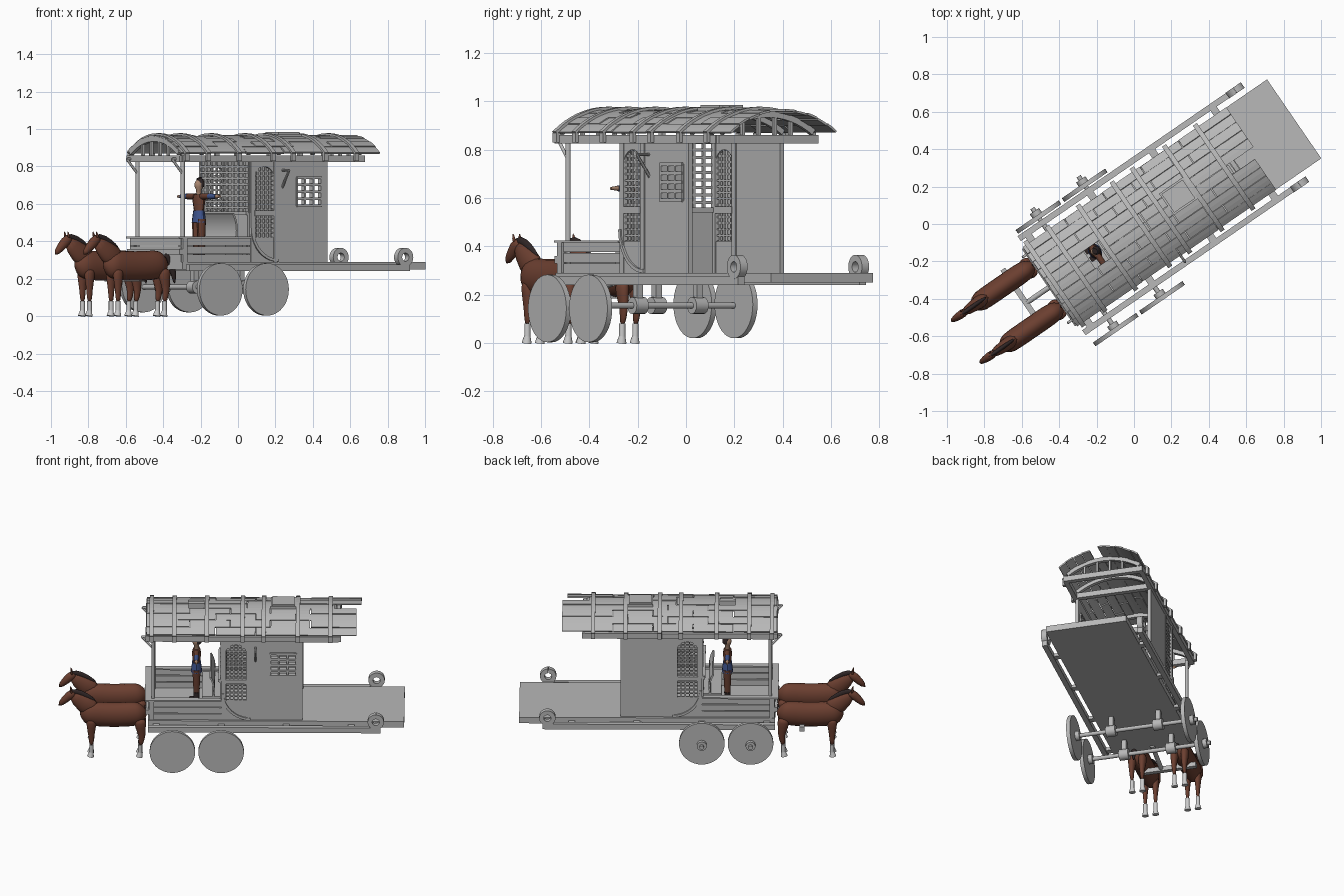
import bpy, bmesh, math
from mathutils import Matrix, Vector

cube = bpy.data.objects.get("Cube")
if cube:
    bpy.data.objects.remove(cube, do_unlink=True)

# The wagon is built along x (front at -x), then turned to its heading
PLACE = Matrix.Rotation(math.radians(34.5), 4, 'Z') @ Matrix.Translation((0, -.022, 0))
SIDES = {"right": -1, "left": 1}

# Main levels and stations of the wagon
FLOOR, RAIL_TOP, SILL, EAVE = .29, .42, .55, .83
WALL, BED_HALF, RAIL_SIDE = .23, .256, .305
NOSE, CABIN, DOOR, REAR, ROOF_END = -.55, -.1, .08, .4, .62
THIN, SLAT = .01, .005
ROOF_AXIS, ROOF_RADIUS = .556, .406


def material(name, *rgb):
    m = bpy.data.materials.new(name)
    m.use_nodes = True
    m.diffuse_color = (*rgb, 1)
    m.node_tree.nodes["Principled BSDF"].inputs["Base Color"].default_value = (*rgb, 1)
    return m


GREY = material("weathered grey", .48, .48, .48)
COAT = material("chestnut coat", .15, .05, .03)
DARK = material("dark hair", .03, .02, .02)
WHITE = material("pale sock", .6, .6, .6)
CLOTH = material("brown cloth", .14, .05, .03)
BLUE = material("blue cloth", .05, .09, .27)
SKIN = material("skin", .4, .24, .16)


def finish(bm, name, mat, smooth=False, rounded=False):
    bmesh.ops.recalc_face_normals(bm, faces=bm.faces)
    bm.transform(PLACE)
    mesh = bpy.data.meshes.new(name)
    bm.to_mesh(mesh)
    bm.free()
    mesh.materials.append(mat)
    part = bpy.data.objects.new(name, mesh)
    bpy.context.collection.objects.link(part)
    if rounded:
        part.modifiers.new("Round", 'SUBSURF').levels = 1
        mesh.shade_smooth()
    elif smooth:
        bpy.ops.object.select_all(action='DESELECT')
        part.select_set(True)
        bpy.context.view_layer.objects.active = part
        bpy.ops.object.shade_smooth_by_angle(angle=math.radians(40))


def spread(start, end, count):
    return [start + (end - start) * i / (count - 1) for i in range(count)]


def about(centre, reach):
    return centre - reach, centre + reach


def prism(bm, outline, span, axis='x'):
    """Extrude an outline over a span: (y, z) along x, or (x, z) along y."""
    def ring(depth):
        return [bm.verts.new((depth, u, v) if axis == 'x' else (u, depth, v)) for u, v in outline]
    near, far = ring(span[0]), ring(span[1])
    bm.faces.new(near)
    bm.faces.new(far)
    for i in range(len(outline)):
        bm.faces.new((near[i - 1], near[i], far[i], far[i - 1]))


def box(bm, xs, ys, zs):
    (left, right), (low, high) = ys, zs
    prism(bm, [(left, low), (right, low), (right, high), (left, high)], xs)


def rod(bm, start, end, radius, tip=None, sides=16):
    start, end = Vector(start), Vector(end)
    line = end - start
    turn = line.to_track_quat('Z', 'Y').to_matrix().to_4x4()
    bmesh.ops.create_cone(bm, cap_ends=True, segments=sides, radius1=radius,
                          radius2=radius if tip is None else tip, depth=line.length,
                          matrix=Matrix.Translation((start + end) / 2) @ turn)


def tube(bm, y, deep, path, sides=10):
    """Loft ellipses along a path of (x, z, half width); deep is height over width."""
    rings = []
    for i, (x, z, width) in enumerate(path):
        before, after = path[max(i - 1, 0)], path[min(i + 1, len(path) - 1)]
        along = Vector((after[0] - before[0], 0, after[1] - before[1])).normalized()
        across, up = Vector((0, width, 0)), Vector((-along.z, 0, along.x)) * width * deep
        turns = [math.tau * k / sides for k in range(sides)]
        rings.append([bm.verts.new(Vector((x, y, z)) + across * math.cos(t) + up * math.sin(t))
                      for t in turns])
    for a, b in zip(rings, rings[1:]):
        for k in range(sides):
            bm.faces.new((a[k - 1], a[k], b[k], b[k - 1]))
    bm.faces.new(rings[0])
    bm.faces.new(rings[-1])


def arc(u, z, radius, start, end, steps):
    """Points on an arc, angles in degrees from straight up."""
    angles = [math.radians(a) for a in spread(start, end, steps + 1)]
    return [(u + radius * math.sin(a), z + radius * math.cos(a)) for a in angles]


def band(u, z, inner, outer, start, end, steps):
    return arc(u, z, outer, start, end, steps) + arc(u, z, inner, end, start, steps)


def roof_band(bm, inner, outer, start, end, span, steps=16):
    """A slice of the barrel roof between two offsets from its radius."""
    prism(bm, band(0, ROOF_AXIS, ROOF_RADIUS + inner, ROOF_RADIUS + outer, start, end, steps), span)


# Bed, side rails and end rings
bm = bmesh.new()
box(bm, (NOSE, 1.024), about(0, BED_HALF), (.25, FLOOR))
finish(bm, "bed", GREY)
for label, side in SIDES.items():
    y = side * RAIL_SIDE
    bm = bmesh.new()
    box(bm, (NOSE, .88), about(y, .016), (.24, .275))
    for x in spread(-.5, .7, 4):
        box(bm, about(x, .02), about(side * (RAIL_SIDE + BED_HALF) / 2, .03), (.25, .27))
    finish(bm, label + "_rail", GREY)
    bm = bmesh.new()
    prism(bm, band(.85, .315, .022, .05, 0, 359, 28), about(y, .018), 'y')
    finish(bm, label + "_rail_ring", GREY, smooth=True)

# Axles with hanging brackets, solid wheels and hubs
HUB = .155
for label, x in {"front": -.4, "rear": -.1}.items():
    bm = bmesh.new()
    rod(bm, (x, -.39, HUB), (x, .4, HUB), .013)
    for y in about(0, .15):
        near, far = about(y, .03)
        rod(bm, (x, near, HUB), (x, far, HUB), .035)
        box(bm, about(x, .015), about(y, .015), (HUB, .25))
    for y in about(0, .365):
        near, far = about(y, .015)
        rod(bm, (x, near, HUB), (x, far, HUB), .03)
    finish(bm, label + "_axle", GREY, smooth=True)
    for side, y, z in (("right", -.388, .143), ("left", .342, .16)):
        near, far = about(y, .012)
        bm = bmesh.new()
        rod(bm, (x, near, z), (x, far, z), .14, sides=40)
        finish(bm, f"{label}_{side}_wheel", GREY, smooth=True)

# Hitch pole and crossbar
bm = bmesh.new()
rod(bm, (-.72, 0, .2), (-.5, 0, .25), .014)
box(bm, about(-.715, .015), (-.12, .22), about(.2, .015))
finish(bm, "hitch", GREY)

# Driver box of stacked boards with a cap
bm = bmesh.new()
boards = spread(FLOOR, RAIL_TOP, 4)
for low, high in zip(boards, boards[1:]):
    board = (low, high - SLAT)
    box(bm, about(NOSE + THIN, THIN), about(0, WALL + THIN), board)
    for side in SIDES.values():
        box(bm, (NOSE, CABIN), about(side * WALL, THIN), board)
box(bm, about(NOSE, .02), about(0, .25), about(RAIL_TOP, SLAT))
box(bm, about(NOSE, .015), about(0, .25), about(.345, .015))
for side in SIDES.values():
    box(bm, (NOSE, CABIN), about(side * WALL, .02), about(RAIL_TOP, SLAT))
    box(bm, about(NOSE + .02, .015), about(side * WALL, .02), (.27, RAIL_TOP))
finish(bm, "driver_box", GREY)

# Bench with a curved back
bm = bmesh.new()
box(bm, (-.22, CABIN), about(0, .18), (FLOOR, RAIL_TOP))
finish(bm, "bench", GREY)
bm = bmesh.new()
prism(bm, band(-.32, .46, .17, .18, 60, 110, 8), about(0, .18), 'y')
finish(bm, "bench_back", GREY, smooth=True)

# Cabin side walls: arched lattice, lower lattice, curved trim, boarded rear
for label, side in SIDES.items():
    bm = bmesh.new()
    middle, half = (CABIN + DOOR) / 2, .065

    def slab(xs, zs, thick=THIN):
        box(bm, xs, about(side * WALL, thick), zs)

    opening = about(middle, half)
    for x in about(middle, half + THIN):
        slab(about(x, .015), (FLOOR, EAVE), .014)
    slab(opening, about(SILL, .015), .017)
    slab(opening, (FLOOR, RAIL_TOP))
    spring = EAVE - half - .03
    head = arc(middle, spring, half, 90, -90, 12) + [(x, EAVE) for x in opening]
    prism(bm, head, about(side * WALL, THIN), 'y')
    for x in spread(*opening, 6):
        slab(about(x, .004), (RAIL_TOP, EAVE), SLAT)
    for z in spread(RAIL_TOP, EAVE - .03, 16):
        slab(opening, about(z, .004), SLAT)
    prism(bm, band(DOOR, .47, .165, .18, 180, 270, 10), about(side * (WALL + THIN), THIN), 'y')
    if label == "right":
        window, height = (.2, .36), (.59, .74)
        slab((DOOR, window[0]), (FLOOR, EAVE))
        slab((window[1], REAR), (FLOOR, EAVE))
        slab(window, (FLOOR, height[0]))
        slab(window, (height[1], EAVE))
        for z in spread(*height, 5):
            slab(window, about(z, .007), .018)
        for x in spread(*window, 4):
            slab(about(x, SLAT), height, .015)
        bracket = (.11, -.3, .78)
        for foot in (.68, .78):
            rod(bm, (.11, -WALL, foot), bracket, .007, sides=8)
    else:
        slab((DOOR, REAR), (FLOOR, EAVE))
    finish(bm, label + "_cabin_wall", GREY)

# Cabin front wall with open lattice above
bm = bmesh.new()
box(bm, about(CABIN, THIN), about(0, WALL), (FLOOR, SILL))
box(bm, about(CABIN, .02), about(0, WALL), about(SILL, THIN))
for y in spread(-WALL, WALL, 10):
    box(bm, about(CABIN, SLAT), about(y, .006), (SILL, EAVE))
for z in spread(SILL, EAVE, 10):
    box(bm, about(CABIN, .007), about(0, WALL), about(z, .006))
finish(bm, "cabin_front_lattice", GREY)

# Eave beams, cross beams and gable arches
bm = bmesh.new()
beam = (EAVE - SLAT, EAVE + .03)
for side in SIDES.values():
    box(bm, (NOSE, ROOF_END), about(side * .24, .015), beam)
for x in (NOSE, CABIN, REAR, ROOF_END):
    box(bm, about(x, .016), about(0, .25), beam)
    roof_band(bm, -.028, -.002, -36, 36, about(x, .012))
for x in (NOSE, ROOF_END):
    for y in spread(-.12, .12, 4):
        top = ROOF_AXIS + math.sqrt(ROOF_RADIUS ** 2 - y ** 2) - THIN
        box(bm, about(x, .008), about(y, .007), (EAVE, top))
finish(bm, "roof_frame", GREY)

# Front posts with forward braces
for label, side in SIDES.items():
    bm = bmesh.new()
    post, y = NOSE + .03, side * .213
    tip = (post - .07, y, EAVE + THIN)
    rod(bm, (post, y, FLOOR), (post, y, EAVE), .011)
    for z in (.76, EAVE + THIN):
        rod(bm, (post, y, z), tip, .007)
    finish(bm, label + "_front_post", GREY, smooth=True)

# Roof of staggered planks, with one opening and a missing rear board
bm = bmesh.new()
STRIPS, SLOPE = 10, 39
edges = spread(-SLOPE, SLOPE, STRIPS + 1)
for i, (start, end) in enumerate(zip(edges, edges[1:])):
    middle = i in (4, 5)
    tail = .6 if i == 4 else .765 if i > 4 else .735
    stagger = .09 * (i % 2)
    joints = [-.3, -.21, .06, .33] if middle else [c + stagger for c in spread(-.38, .36, 4)]
    cuts = [NOSE - THIN, *joints, tail]
    for k, (front, back) in enumerate(zip(cuts, cuts[1:])):
        if not (middle and k == 1):
            lift = .003 * ((i + k) % 2)
            roof_band(bm, lift - .006, lift + .003, start, end - .35, (front, back - SLAT), 2)
finish(bm, "roof_planks", GREY)

# Straps over the roof and the hatch
bm = bmesh.new()
for x in (-.53, -.39, -.19, .03, .16, .37, .57):
    strap = about(x, .013)
    roof_band(bm, .004, .016, -41, 41, strap)
    for side in SIDES.values():
        box(bm, strap, about(side * .266, .008), (EAVE, .87))
finish(bm, "roof_straps", GREY)
bm = bmesh.new()
for margin, top in ((0, .975), (THIN, .985)):
    box(bm, about(.28, .078 - margin), about(THIN, .07 - margin), (.955, top))
finish(bm, "roof_hatch", GREY)

# Pair of horses
LEGS = {"fore": (-.9, 0, .026), "hind": (-.6, .015, .03)}
for label, y in {"right": -.123, "left": .147}.items():
    bm = bmesh.new()
    tube(bm, y, 1.4, [(-.765 + .208 * t, .268 + .016 * t * t, .052 * math.sqrt(1 - t ** 6) + .008)
                      for t in spread(-1, 1, 13)])
    tube(bm, y, 1.7, [(-.87, .29, .042), (-.95, .34, .036), (-1.025, .41, .02)])
    tube(bm, y, 1.2, [(-1, .42, .018), (-1.03, .405, .028), (-1.105, .325, .013)])
    for flank in about(y, .033):
        for hip, hock, girth in LEGS.values():
            tube(bm, flank, 1.4, [(hip, .26, girth), (hip, .2, girth * .85),
                                  (hip + hock, .14, girth / 2), (hip, .07, .011)])
    for ear in about(y, .016):
        rod(bm, (-1.02, ear, .415), (-1.03, ear, .455), .011, .002)
    finish(bm, label + "_horse", COAT, rounded=True)

    bm = bmesh.new()
    tube(bm, y, 1.6, [(-1.05, .41, .008), (-1, .432, .012), (-.93, .395, .013), (-.87, .355, .006)])
    tube(bm, y, 1.1, [(-.575, .335, .01), (-.54, .3, .017), (-.52, .24, .018), (-.51, .17, .005)])
    finish(bm, label + "_mane_and_tail", DARK, rounded=True)

    bm = bmesh.new()
    for flank in about(y, .033):
        for hip, hock, girth in LEGS.values():
            rod(bm, (hip, flank, .02), (hip, flank, .08), .013)
            rod(bm, (hip - SLAT, flank, 0), (hip, flank, .03), .021, .013)
    finish(bm, label + "_horse_socks", WHITE, smooth=True)

# Driver standing with arms out
X, Y, ARMS = -.255, .02, .64


def upright(bm, y, deep, *profile):
    tube(bm, y, deep, [(X, z, width) for z, width in profile])


def arms(bm, inner, outer, radius, tip):
    for side in SIDES.values():
        rod(bm, (X, Y + side * inner, ARMS), (X, Y + side * outer, ARMS), radius, tip)


legs = about(Y, .024)
bm = bmesh.new()
upright(bm, Y, .65, (.5, .042), (.56, .034), (.62, .045), (.65, .036))
for y in legs:
    upright(bm, y, 1.2, (.52, .022), (.35, .015))
arms(bm, .03, .1, .017, .015)
finish(bm, "driver_clothes", CLOTH, smooth=True)
bm = bmesh.new()
upright(bm, Y, .75, (.565, .037), (.5, .047))
arms(bm, .1, .165, .016, .012)
finish(bm, "sash_and_sleeves", BLUE, smooth=True)
bm = bmesh.new()
upright(bm, Y, 1.15, (.64, .012), (.675, .014), (.69, .021), (.71, .022), (.728, .012))
arms(bm, .16, .2, .011, .006)
finish(bm, "driver_head_and_hands", SKIN, smooth=True)
bm = bmesh.new()
tube(bm, Y, .9, [(X + THIN, .69, .022), (X + THIN, .715, .025), (X, .738, .016)])
for y in legs:
    upright(bm, y, 1.15, (.37, .018), (.3, .017))
    box(bm, (X - .045, X + .018), about(y, .015), (FLOOR, .31))
finish(bm, "hair_and_boots", DARK, smooth=True)
